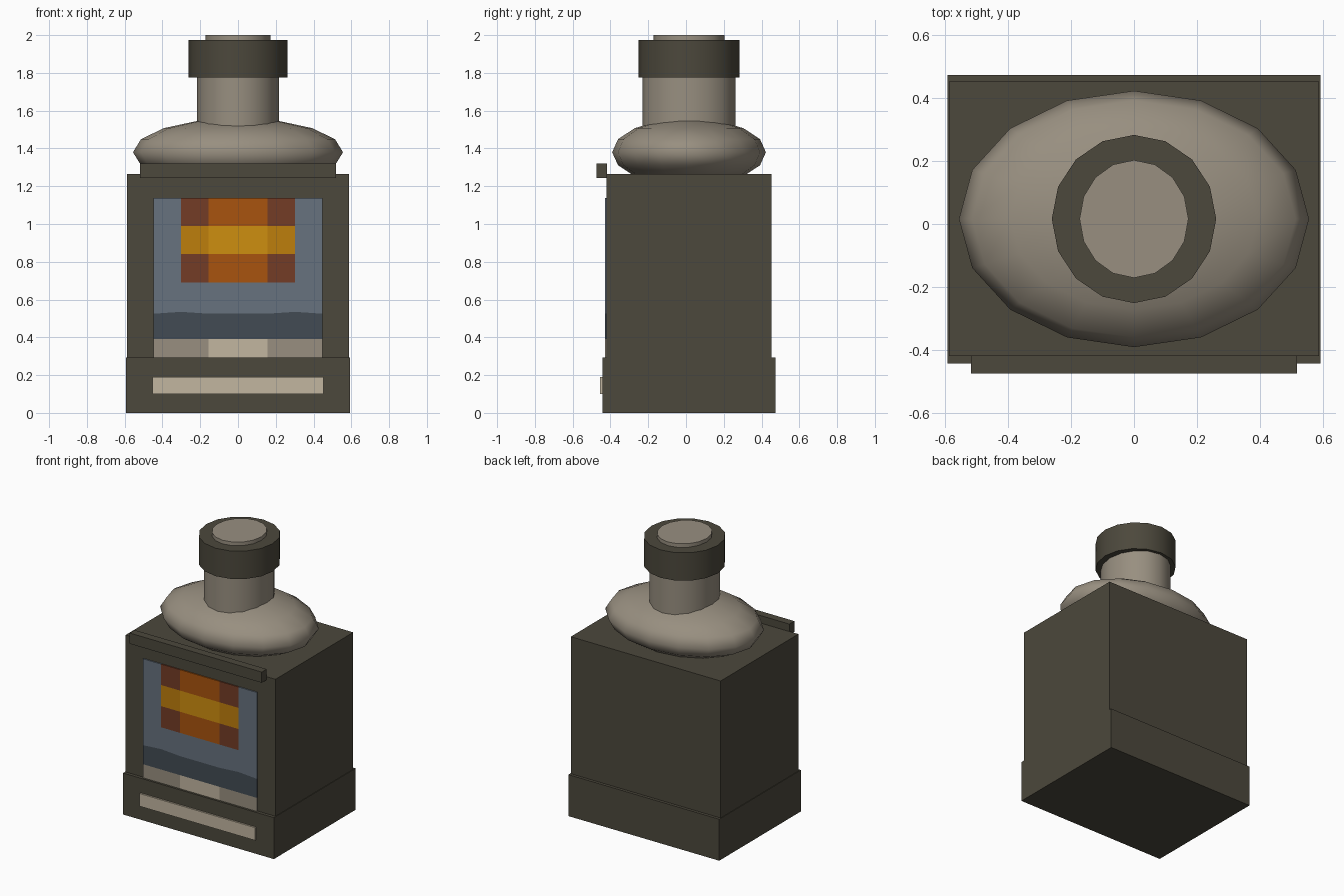
import bpy, bmesh, math

cube = bpy.data.objects.get("Cube")
if cube:
    bpy.data.objects.remove(cube, do_unlink=True)

MID_Y = 0.016  # centre line of the main volumes


def material(name, rgb):
    def linear(c):
        c /= 255
        return c / 12.92 if c < 0.04 else ((c + 0.055) / 1.055) ** 2.4
    colour = (*[linear(c) for c in rgb], 1)
    m = bpy.data.materials.new(name)
    m.use_nodes = True
    m.diffuse_color = colour
    bsdf = next(n for n in m.node_tree.nodes if n.type == "BSDF_PRINCIPLED")
    bsdf.inputs["Base Color"].default_value = colour
    return m


dark = material("dark olive", (76, 72, 60))
stone = material("warm stone", (152, 143, 128))
cream = material("pale cream", (194, 182, 160))
blue = material("slate blue", (103, 114, 126))
navy = material("deep slate", (66, 75, 84))
rust = material("rust brown", (115, 60, 38))
orange = material("burnt orange", (168, 84, 14))
gold = material("bright gold", (206, 142, 16))
ochre = material("dull gold", (190, 126, 12))


def finish(name, mat):
    obj = bpy.context.object
    obj.name = name
    obj.data.materials.append(mat)
    bpy.ops.object.transform_apply(location=False, rotation=True, scale=True)
    return obj


def box(name, mat, half_x, y0, y1, z0, z1):
    bpy.ops.mesh.primitive_cube_add(size=1, location=(0, (y0 + y1) / 2, (z0 + z1) / 2))
    bpy.context.object.scale = (2 * half_x, y1 - y0, z1 - z0)
    return finish(name, mat)


def drum(name, mat, rx, ry, z0, z1):
    bpy.ops.mesh.primitive_cylinder_add(vertices=16, radius=1, depth=1,
                                        location=(0, MID_Y, (z0 + z1) / 2))
    bpy.context.object.scale = (rx, ry, z1 - z0)
    obj = finish(name, mat)
    bpy.ops.object.shade_smooth_by_angle(angle=math.radians(40))
    return obj


# Cabinet
box("body", dark, 0.588, -0.42, 0.452, 0.1, 1.266)
box("plinth", dark, 0.592, -0.443, 0.473, 0, 0.294)
box("front_ledge", dark, 0.518, -0.474, -0.418, 1.243, 1.319)
box("nameplate", cream, 0.453, -0.455, -0.44, 0.10, 0.19)

# Rounded shoulder
bpy.ops.mesh.primitive_uv_sphere_add(segments=16, ring_count=8, radius=1,
                                     location=(0, MID_Y, 1.38))
bpy.context.object.scale = (0.556, 0.407, 0.18)
finish("shoulder", stone)
bpy.ops.object.shade_smooth()

# Neck and cap
drum("neck", stone, 0.218, 0.247, 1.42, 1.80)
drum("cap", dark, 0.261, 0.267, 1.776, 1.974)
drum("cap_disc", stone, 0.173, 0.187, 1.95, 2.0)

# Painted front panel: a plate of coloured cells, listed from the bottom row up
columns = [-0.447, -0.303, -0.155, 0.155, 0.303, 0.447]
rows = [0.28, 0.39, 0.53, 0.69, 0.84, 0.99, 1.138]
palette = {"s": stone, "c": cream, "n": navy, "b": blue,
           "r": rust, "o": orange, "g": gold, "y": ochre}
cells = ["sscss", "nnnnn", "bbbbb", "brorb", "bygyb", "brorb"]
keys = list(palette)

bm = bmesh.new()
grid = []
for j, z in enumerate(rows):
    # the dark band has a gently wavy top edge
    grid.append([bm.verts.new((x, -0.428, z + (0.005 * math.cos(21 * x) if j == 2 else 0)))
                 for x in columns])
for j, row in enumerate(cells):
    for i, key in enumerate(row):
        face = bm.faces.new((grid[j][i], grid[j][i + 1], grid[j + 1][i + 1], grid[j + 1][i]))
        face.material_index = keys.index(key)
mesh = bpy.data.meshes.new("painted_panel")
bm.to_mesh(mesh)
bm.free()
for key in keys:
    mesh.materials.append(palette[key])
panel = bpy.data.objects.new("painted_panel", mesh)
bpy.context.collection.objects.link(panel)
solid = panel.modifiers.new("thickness", "SOLIDIFY")
solid.thickness = 0.009
solid.offset = -1
